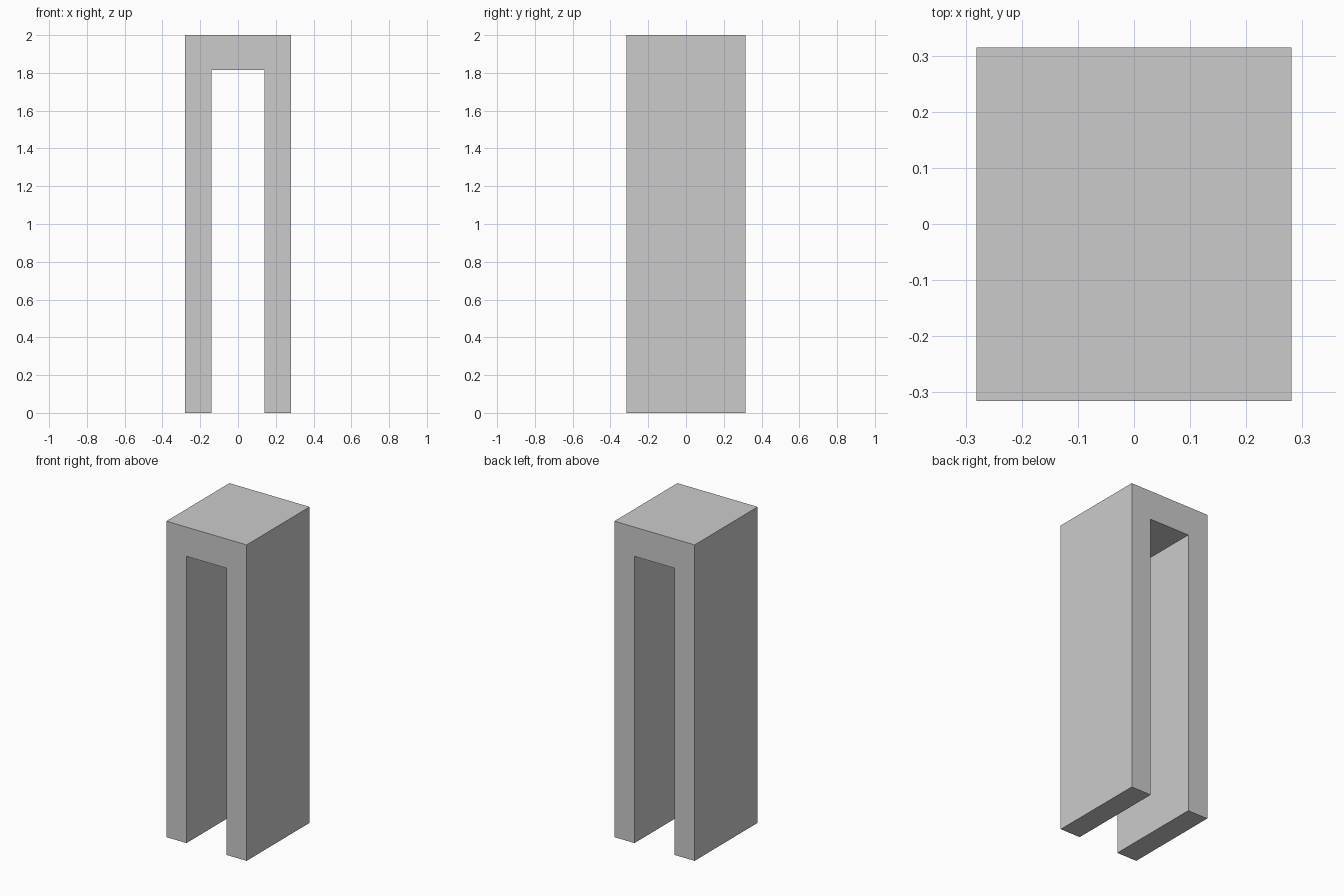
import bpy
import bmesh

if "Cube" in bpy.data.objects:
    bpy.data.objects.remove(bpy.data.objects["Cube"])

HALF_WIDTH, HALF_DEPTH, HEIGHT = 0.281, 0.315, 2.0
SLOT_HALF, SLOT_TOP = 0.14, 1.815

# Right half of the arch outline (x, z), mirrored for the left half
right = [(SLOT_HALF, SLOT_TOP), (SLOT_HALF, 0), (HALF_WIDTH, 0), (HALF_WIDTH, HEIGHT)]
outline = right + [(-x, z) for x, z in reversed(right)]

# Extrude the outline from front to back
bm = bmesh.new()
face = bm.faces.new([bm.verts.new((x, -HALF_DEPTH, z)) for x, z in outline])
result = bmesh.ops.extrude_face_region(bm, geom=[face])
back = [g for g in result["geom"] if isinstance(g, bmesh.types.BMVert)]
bmesh.ops.translate(bm, verts=back, vec=(0, 2 * HALF_DEPTH, 0))
if face.is_valid and not any(len(e.link_faces) == 2 for e in face.edges):
    bm.faces.new(face.verts)
bmesh.ops.recalc_face_normals(bm, faces=bm.faces)

# Square arch: two legs joined by a top block
mesh = bpy.data.meshes.new("square_arch")
bm.to_mesh(mesh)
bm.free()
arch = bpy.data.objects.new("square_arch", mesh)
bpy.context.collection.objects.link(arch)
